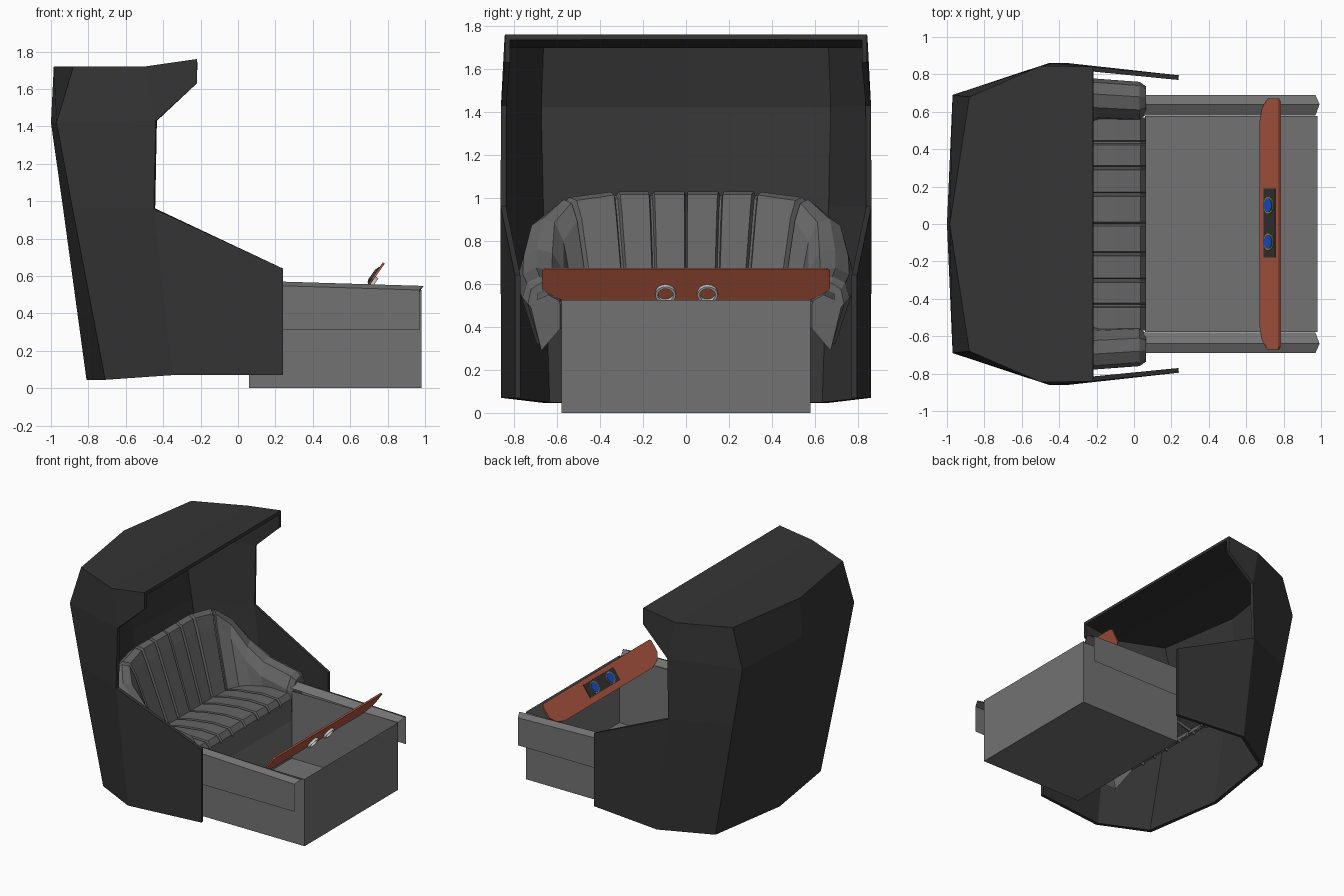
import bpy, bmesh, math
from mathutils import Vector

if "Cube" in bpy.data.objects:
    bpy.data.objects.remove(bpy.data.objects["Cube"])


def material(name, r, g, b):
    m = bpy.data.materials.new(name)
    m.diffuse_color = (r, g, b, 1)
    m.use_nodes = True
    m.node_tree.nodes["Principled BSDF"].inputs["Base Color"].default_value = m.diffuse_color
    return m


DARK = material("dark_shell", .035, .035, .035)
PAD = material("grey_padding", .13, .13, .13)
BASE = material("grey_base", .17, .17, .17)
RED = material("red_panel", .45, .10, .055)
BLUE = material("blue_button", .01, .08, .6)
GOLD = material("gold_ring", .3, .25, .03)


def build(name, verts, faces, mat=None, mirror=False, thick=0):
    me = bpy.data.meshes.new(name)
    me.from_pydata([tuple(v) for v in verts], [], faces)
    bm = bmesh.new()
    bm.from_mesh(me)
    bmesh.ops.recalc_face_normals(bm, faces=bm.faces)
    bm.to_mesh(me)
    bm.free()
    ob = bpy.data.objects.new(name, me)
    bpy.context.collection.objects.link(ob)
    if mat:
        me.materials.append(mat)
    if mirror:
        mod = ob.modifiers.new("mirror", 'MIRROR')
        mod.use_axis = (False, True, False)
        mod.use_clip = True
    if thick:
        mod = ob.modifiers.new("thickness", 'SOLIDIFY')
        mod.thickness = thick
        mod.offset = -1
        mod.use_even_offset = True
    return ob


def loft(name, rings, mat, closed=False, caps=(), **kw):
    n = len(rings[0])
    verts = [p for r in rings for p in r]
    faces = []
    for i in range(len(rings) - 1):
        for j in range(n if closed else n - 1):
            k = (j + 1) % n
            faces.append((i * n + j, i * n + k, (i + 1) * n + k, (i + 1) * n + j))
    if 0 in caps:
        faces.append(tuple(range(n))[::-1])
    if 1 in caps:
        faces.append(tuple(range(len(verts) - n, len(verts))))
    return build(name, verts, faces, mat, **kw)


# Shell: columns of the +y half (middle kink, rear corner, rear centre), bottom to top
mid = [(-.35, .86, .07), (-.45, .862, .96), (-.44, .86, 1.43), (-.50, .845, 1.72)]
corner = [(-.71, .65, .045), (-.885, .68, .96), (-.97, .69, 1.42), (-.88, .68, 1.72)]
centre = [(-.81, 0, .045), (-.935, 0, .96), (-1.0, 0, 1.42), (-.985, 0, 1.72)]
front = [(.24, .795, .07), (.24, .795, .64)]
hood = [(-.22, .842, 1.63), (-.22, .842, 1.76), (-.22, 0, 1.76), (-.50, 0, 1.72)]
faces = [(c + j, c + j + 4, c + j + 5, c + j + 1) for c in (0, 4) for j in range(3)]
faces += [(12, 0, 1, 13),               # lower side wing
          (14, 2, 3, 15),               # hood cheek
          (15, 3, 17, 16), (3, 7, 11, 17)]   # roof
build("cabinet_shell", mid + corner + centre + front + hood, faces, DARK, True, .025)

# Open-topped base box with a low rear wall under the seat
X0, X1, Y, H = .06, .98, .578, .525
verts = [(x, y, z) for z in (0, H) for x, y in ((X0, -Y), (X1, -Y), (X1, Y), (X0, Y))]
verts += [(X0, -Y, .36), (X0, Y, .36)]
build("base_box", verts, [(3, 2, 1, 0), (0, 1, 5, 4, 8), (1, 2, 6, 5), (2, 3, 9, 7, 6), (3, 0, 8, 9)], BASE)

# Side rails: thin folded covers along the base, sloping down to the front
rings = []
for x, tip, dz in ((.0, 0, .02), (.97, .022, -.01)):
    rings.append([(x, .69, .31), (x, .69, .535 + dz), (x + tip, .64, .557 + dz), (x, .58, .525 + dz)])
loft("side_rail", rings, BASE, mirror=True)

# Backrest and arms: stations (base, inner, outer, height) swept from centre to arm front
ST = [((-.40, 0), (-.57, 0), (-.70, 0), 1.03),
      ((-.40, .14), (-.57, .155), (-.70, .17), 1.03),
      ((-.40, .27), (-.57, .31), (-.70, .34), 1.03),
      ((-.39, .43), (-.54, .50), (-.66, .60), 1.0),
      ((-.33, .50), (-.46, .57), (-.57, .735), .90),
      ((-.25, .53), (-.33, .57), (-.42, .775), .76),
      ((-.17, .55), (-.20, .57), (-.24, .78), .675),
      ((.03, .56), (.03, .56), (.03, .76), .635)]


def station(t):
    i = min(int(t), len(ST) - 2)
    f = t - i
    pts = [Vector(a).lerp(Vector(b), f) for a, b in zip(ST[i][:3], ST[i + 1][:3])]
    return pts + [ST[i][3] * (1 - f) + ST[i + 1][3] * f]


def section(t, sunk=0):
    b, a, o, h = station(t)
    d = (o - a).normalized() * sunk
    h -= sunk
    k = min(max((t - 3) / 2, 0), 1)     # outer skirt only drops along the arms
    return [(*(b + d), .42), (*(a + d), h - .10), (*(a.lerp(o, .25) + d), h - .015),
            (*a.lerp(o, .6), h), (*o.lerp(a, .1), h - .03), (*o, h - .10),
            (o.x, o.y * .975, (h - .12) * (1 - k) + .52 * k),
            (o.x + .02, o.y * .89, (h - .14) * (1 - k) + .32 * k)]


rings = [section(0, .02), section(.05)]
for g in (1, 2, 3):
    rings += [section(g - .08), section(g - .03, .02), section(g + .03, .02), section(g + .08)]
rings += [section(t) for t in (4, 5, 6, 7)]
rings.append([(.065, .66 + (y - .66) * .75, z - .03) for x, y, z in rings[-1]])
loft("backrest_and_arms", rings, PAD, caps=(1,), mirror=True)

# Seat cushion with sewn channels
path = [(.064, .30), (.064, .47), (.035, .51), (-.10, .515), (-.30, .49), (-.46, .45)]


def strip(y, s=0):
    return [(x, y, z - s * (z > .4)) for x, z in path]


rings = [strip(0, .018), strip(.01)]
for g in (.16, .30, .435):
    rings += [strip(g - .012), strip(g - .005, .018), strip(g + .005, .018), strip(g + .012)]
rings.append(strip(.57))
loft("seat_cushion", rings, PAD, mirror=True)

# Tilted control bar, placed by width (y), height up the slope and distance off its face
low, high = Vector((.675, 0, .52)), Vector((.78, 0, .67))
up = (high - low).normalized()
nrm = Vector((-up.z, 0, up.x))
L = (high - low).length


def on_bar(y, t, n=0):
    return low + up * t + nrm * n + Vector((0, y, 0))


def slab(name, outline, n0, n1, mat):
    loft(name, [[on_bar(y, t, n) for y, t in outline] for n in (n0, n1)], mat, closed=True, caps=(0, 1))


half = [(.54, 0), (.62, .025), (.67, .075), (.67, L - .012), (.655, L)]
slab("control_bar", half + [(-y, t) for y, t in half[::-1]], -.006, .006, RED)
slab("button_plate", [(-.18, .045), (.19, .045), (.19, .15), (-.18, .15)], .004, .010, DARK)


def circle(y, t, r, n):
    return [on_bar(y + r * math.cos(math.tau * i / 16), t + r * math.sin(math.tau * i / 16), n) for i in range(16)]


def disc(name, y, t, n0, n1, r, mat):
    loft(name, [circle(y, t, r, n0), circle(y, t, r, n1)], mat, closed=True, caps=(0, 1))


# Buttons on the seat side, steel rings on the outer side
for y in (-.095, .1):
    disc("button_ring", y, .095, .008, .014, .046, GOLD)
    disc("button", y, .095, .010, .018, .037, BLUE)
    ring = [circle(y, .05, r, n) for r, n in ((.036, -.006), (.036, -.024), (.048, -.024), (.048, -.006))]
    loft("steel_ring", ring, None, closed=True)
